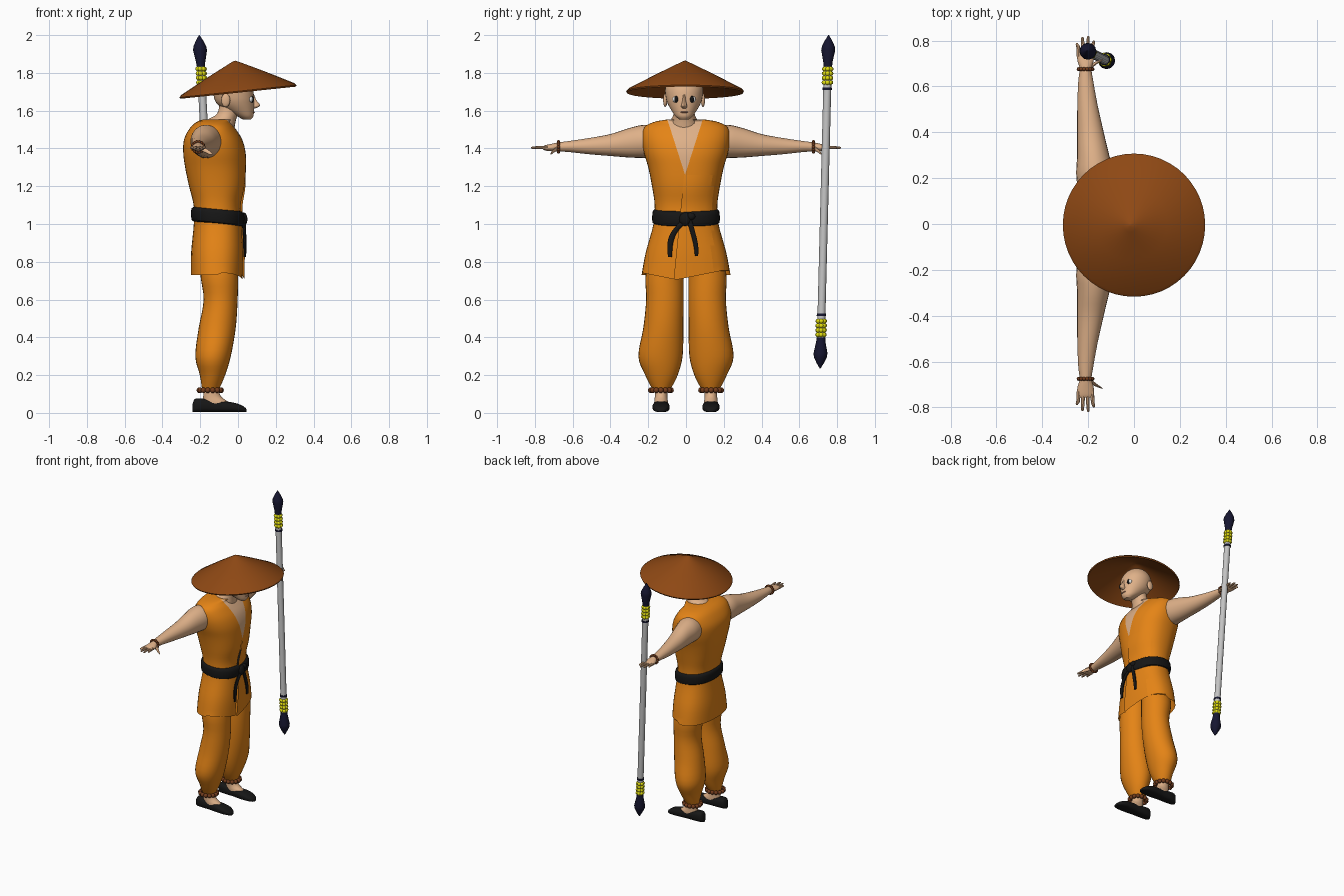
import bpy, bmesh, math
from mathutils import Vector, Matrix

cube = bpy.data.objects.get("Cube")
if cube:
    bpy.data.objects.remove(cube, do_unlink=True)


def material(name, r, g, b):
    m = bpy.data.materials.new(name)
    m.use_nodes = True
    m.diffuse_color = (r, g, b, 1)
    bsdf = next(n for n in m.node_tree.nodes if n.type == 'BSDF_PRINCIPLED')
    bsdf.inputs["Base Color"].default_value = (r, g, b, 1)
    bsdf.inputs["Roughness"].default_value = 0.8
    return m


ORANGE = material("orange cloth", .78, .23, .008)
SKIN = material("skin", .74, .44, .25)
STRAW = material("brown straw", .27, .065, .007)
BLACK = material("black cloth", .008, .008, .008)
NAVY = material("dark navy", .008, .008, .03)
GREY = material("grey pole", .55, .55, .55)
YELLOW = material("yellow studs", .75, .72, .005)
WOOD = material("bead brown", .17, .045, .012)
WHITE = material("eye white", .8, .8, .78)
LIP = material("lip", .45, .2, .12)


def finish(name, bm, mats, angle=40):
    me = bpy.data.meshes.new(name)
    bmesh.ops.recalc_face_normals(bm, faces=bm.faces[:])
    bm.to_mesh(me)
    bm.free()
    for m in mats:
        me.materials.append(m)
    me.polygons.foreach_set("use_smooth", [True] * len(me.polygons))
    me.set_sharp_from_angle(angle=math.radians(angle))
    ob = bpy.data.objects.new(name, me)
    bpy.context.scene.collection.objects.link(ob)
    return ob


def spline(rings, steps):
    """Catmull-Rom through the ring parameters."""
    r = [Vector(v) for v in rings]
    out = []
    for i in range(len(r) - 1):
        p0, p1, p2, p3 = r[max(i - 1, 0)], r[i], r[i + 1], r[min(i + 2, len(r) - 1)]
        for k in range(steps):
            t = k / steps
            out.append(p1 + (p2 - p0) * (.5 * t) + (p0 * 2 - p1 * 5 + p2 * 4 - p3) * (.5 * t * t)
                       + (p1 * 3 - p0 - p2 * 3 + p3) * (.5 * t ** 3))
    return out + [r[-1]]


def loft_mesh(rings, axis='z', n=24, p=2, steps=4, caps=(True, True)):
    """Rings are (position on axis, centre a, centre b, radius a, radius b)."""
    bm = bmesh.new()
    loops = []
    for t, a, b, ra, rb in spline(rings, steps):
        loop = []
        for i in range(n):
            c, s = math.cos(math.tau * i / n), math.sin(math.tau * i / n)
            u = a + ra * math.copysign(abs(c) ** (2 / p), c)
            v = b + rb * math.copysign(abs(s) ** (2 / p), s)
            loop.append(bm.verts.new({'x': (t, u, v), 'y': (u, t, v), 'z': (u, v, t)}[axis]))
        loops.append(loop)
    for lo, hi in zip(loops, loops[1:]):
        for i in range(n):
            j = (i + 1) % n
            bm.faces.new((lo[i], lo[j], hi[j], hi[i]))
    for use, loop in zip(caps, (loops[0], loops[-1])):
        if use:
            bm.faces.new(loop)
    return bm


def loft(name, mat, rings, **kw):
    return finish(name, loft_mesh(rings, **kw), [mat])


def blobs(name, mat, items, seg=12):
    """Ellipsoids given as (centre, radii)."""
    bm = bmesh.new()
    for loc, size in items:
        m = Matrix.Translation(loc) @ Matrix.Diagonal((*size, 1))
        bmesh.ops.create_uvsphere(bm, u_segments=seg, v_segments=max(6, seg // 2), radius=1, matrix=m)
    return finish(name, bm, [mat], 80)


# Jacket: one loft, with neckline and wrap seam cut into the front
bm = loft_mesh([(.73, -.112, 0, .138, .235), (.85, -.11, 0, .138, .213), (1.0, -.107, 0, .127, .172),
                (1.1, -.11, 0, .125, .166), (1.2, -.112, 0, .147, .18), (1.3, -.119, 0, .161, .2),
                (1.38, -.125, 0, .165, .224), (1.45, -.132, 0, .153, .234), (1.51, -.135, 0, .118, .222),
                (1.54, -.13, 0, .09, .17), (1.553, -.105, 0, .08, .1)],
               n=40, p=2.3, caps=(False, True))
V_Z, V_SLOPE = 1.26, .32


def wrap_y(z):
    return -.01 - .1 * (V_Z - z)


def cut(co, normal, above):
    faces = [f for f in bm.faces if f.calc_center_median().x > -.1
             and (above is None or (f.calc_center_median().z > V_Z) == above)]
    parts = set(faces)
    for f in faces:
        parts.update(f.edges)
        parts.update(f.verts)
    bmesh.ops.bisect_plane(bm, geom=list(parts), plane_co=co, plane_no=normal)


cut((0, 0, V_Z), (0, 0, 1), None)
for side in (1, -1):
    cut((0, -.005, V_Z), (0, side, -V_SLOPE), True)
cut((0, -.01, V_Z), (0, 1, -.1), False)
for v in bm.verts:  # curved hem
    if v.co.z < .735 and v.co.x > -.1:
        v.co.z = .705 + .05 * min(1, abs(v.co.y + .05) / .25)
flap = []
for f in bm.faces:
    c = f.calc_center_median()
    if c.x > -.1 and c.z > V_Z and abs(c.y + .005) < V_SLOPE * (c.z - V_Z):
        f.material_index = 1
    if c.x > -.1 and c.z < V_Z and wrap_y(c.z) < c.y < .14:
        flap.append(f)
split = bmesh.ops.split(bm, geom=flap)["geom"]
for v in (g for g in split if isinstance(g, bmesh.types.BMVert)):
    fade = max(0, 1 - (v.co.y - wrap_y(v.co.z)) / .12)
    v.co.x += .01 * fade * max(0, min(1, (V_Z - v.co.z) * 8))
finish("jacket", bm, [ORANGE, SKIN])

# Belt, knot and hanging ends
belt = loft("belt", BLACK, [(1.0, -.107, 0, .125, .16), (1.008, -.107, 0, .138, .177), (1.04, -.107, 0, .142, .179),
                            (1.07, -.107, 0, .138, .175), (1.08, -.107, 0, .12, .16)], n=40, p=2.3, steps=2)
for v in belt.data.vertices:
    v.co.z -= .1 * (v.co.x + .107)
blobs("belt_knot", BLACK, [((.03, -.005, 1.025), (.02, .032, .036)), ((.03, .025, 1.04), (.017, .025, .02))], 16)
loft("belt_end_right", BLACK, [(.825, .036, -.085, .007, .011), (.9, .036, -.083, .009, .016),
                               (.96, .034, -.06, .009, .017), (1.02, .03, -.005, .01, .02)], n=10)
loft("belt_end_left", BLACK, [(.83, .036, .056, .007, .009), (.9, .036, .05, .009, .013),
                              (1.02, .03, .018, .01, .014)], n=10)

# Neck, head and face
MID = -.01
loft("neck", SKIN, [(1.5, -.1, MID, .08, .085), (1.55, -.087, MID, .076, .07), (1.585, -.055, MID, .055, .056),
                    (1.66, -.04, MID, .055, .056)])
loft("head", SKIN, [(1.553, .048, MID, .02, .024), (1.57, .038, MID, .043, .045), (1.6, .012, MID, .073, .066),
                    (1.635, -.012, MID, .098, .086), (1.67, -.021, MID, .106, .097), (1.72, -.027, MID, .104, .1),
                    (1.765, -.03, MID, .08, .08), (1.79, -.03, MID, .05, .05), (1.8, -.03, MID, .015, .015)], n=32)
loft("nose", SKIN, [(1.612, .08, MID, .012, .01), (1.622, .088, MID, .024, .016), (1.632, .09, MID, .026, .014),
                    (1.655, .082, MID, .016, .009), (1.685, .075, MID, .01, .007)], n=12)
eyes = [MID + .041 * s for s in (1, -1)]
blobs("eye_whites", WHITE, [((.066, y, 1.66), (.014, .021, .018)) for y in eyes], 16)
blobs("pupils", BLACK, [((.073, y, 1.66), (.011, .012, .018)) for y in eyes], 16)
blobs("mouth", LIP, [((.081, MID, 1.592), (.008, .02, .005))], 12)
blobs("ears", SKIN, [((-.065, MID + .1 * s, 1.655), (.024, .011, .036)) for s in (1, -1)], 16)

# Tilted conical hat, hollow underneath
hat = loft("hat", STRAW, [(.162, 0, 0, .004, .004), (.15, 0, 0, .03, .03), (.088, 0, 0, .155, .155),
                          (.012, 0, 0, .3, .3), (0, 0, 0, .312, .312), (-.008, 0, 0, .308, .308),
                          (0, 0, 0, .296, .296), (.075, 0, 0, .155, .155), (.14, 0, 0, .03, .03),
                          (.146, 0, 0, .004, .004)], n=48, steps=1)
hat.data.transform(Matrix.Translation((0, -.005, 1.703)) @ Matrix.Rotation(math.radians(-6), 4, 'Y'))

for side, s in (("left", 1), ("right", -1)):
    # Arm with palm, then fingers and thumb
    loft(side + "_arm", SKIN, [(y * s, x, z, rx, rz) for y, x, z, rx, rz in (
        (.15, -.165, 1.43, .08, .085), (.22, -.17, 1.437, .082, .088), (.3, -.178, 1.43, .07, .078),
        (.4, -.19, 1.418, .058, .058), (.52, -.203, 1.412, .044, .042), (.62, -.21, 1.41, .033, .029),
        (.675, -.211, 1.408, .026, .024), (.71, -.211, 1.405, .035, .02), (.745, -.212, 1.403, .037, .014),
        (.757, -.212, 1.403, .033, .008))], axis='y')
    for finger, dx, tip in (("index", .029, .8), ("middle", .01, .82), ("ring", -.01, .815), ("little", -.029, .79)):
        x = -.212 + dx
        loft(f"{side}_{finger}_finger", SKIN, [(.73 * s, x, 1.404, .009, .01), (.775 * s, x + dx * .1, 1.405, .008, .008),
             ((tip - .006) * s, x + dx * .25, 1.404, .006, .006), (tip * s, x + dx * .25, 1.404, .002, .002)],
             axis='y', n=8, steps=2)
    loft(side + "_thumb", SKIN, [(.68 * s, -.195, 1.4, .012, .012), (.7 * s, -.17, 1.388, .012, .011),
         (.712 * s, -.15, 1.376, .009, .008), (.717 * s, -.138, 1.37, .003, .003)], axis='y', n=10, steps=3)
    # Baggy trouser leg, ankle and slipper
    loft(side + "_trouser_leg", ORANGE, [(z, x, y * s, rx, ry) for z, x, y, rx, ry in (
        (.96, -.1, .085, .09, .07), (.75, -.1, .112, .1, .1), (.6, -.092, .112, .09, .099),
        (.45, -.11, .12, .098, .106), (.3, -.132, .135, .094, .117), (.2, -.135, .13, .067, .086),
        (.125, -.145, .13, .045, .048))], n=28)
    loft(side + "_ankle", SKIN, [(z, x, .132 * s, rx, ry) for z, x, rx, ry in (
        (.035, -.11, .085, .036), (.06, -.12, .066, .036), (.09, -.138, .046, .033), (.14, -.145, .036, .034))])
    loft(side + "_slipper", BLACK, [(x, .132 * s, h / 2 + .004, w, h / 2) for x, w, h in (
        (-.241, .014, .04), (-.228, .03, .07), (-.19, .037, .072), (-.12, .038, .062), (-.05, .045, .055),
        (.0, .043, .044), (.033, .03, .028), (.046, .012, .014))], axis='x', p=2.8)
    # Bead strings
    ring = [(math.cos(math.tau * i / 14), math.sin(math.tau * i / 14)) for i in range(14)]
    blobs(side + "_anklet", WOOD, [((-.147 + .058 * c, (.133 + .055 * d) * s, .12), (.015,) * 3) for c, d in ring], 10)
    blobs(side + "_bracelet", WOOD, [((-.211 + .03 * c, .675 * s, 1.408 + .028 * d), (.009,) * 3) for c, d in ring], 8)


# Leaning double-ended staff
def lean(ob):
    for v in ob.data.vertices:
        h = v.co.z - .235
        v.co.x += -.115 - .051 * h
        v.co.y += .71 + .0255 * h


def turned(name, mat, profile, n=16):
    lean(loft(name, mat, [(z, 0, 0, r, r) for z, r in profile], n=n, steps=1))


turned("staff_pole", GREY, [(.38, .021), (1.86, .021)])
for end, base, d in (("top", 1.835, 1), ("bottom", .4, -1)):
    turned(f"staff_{end}_tip", NAVY, [(base + d * h, r) for h, r in (
        (0, .023), (.02, .024), (.085, .037), (.105, .034), (.135, .02), (.165, .002))], 12)
    turned(f"staff_{end}_ring", NAVY, [(base - d * .125, .025), (base - d * .113, .025)])
    lean(blobs(f"staff_{end}_studs", YELLOW, [
        ((.017 * math.cos(a), .017 * math.sin(a), base - d * (.014 + .024 * row)), (.014, .014, .013))
        for row in range(4) for a in [math.tau * i / 7 for i in range(7)]], 8))
